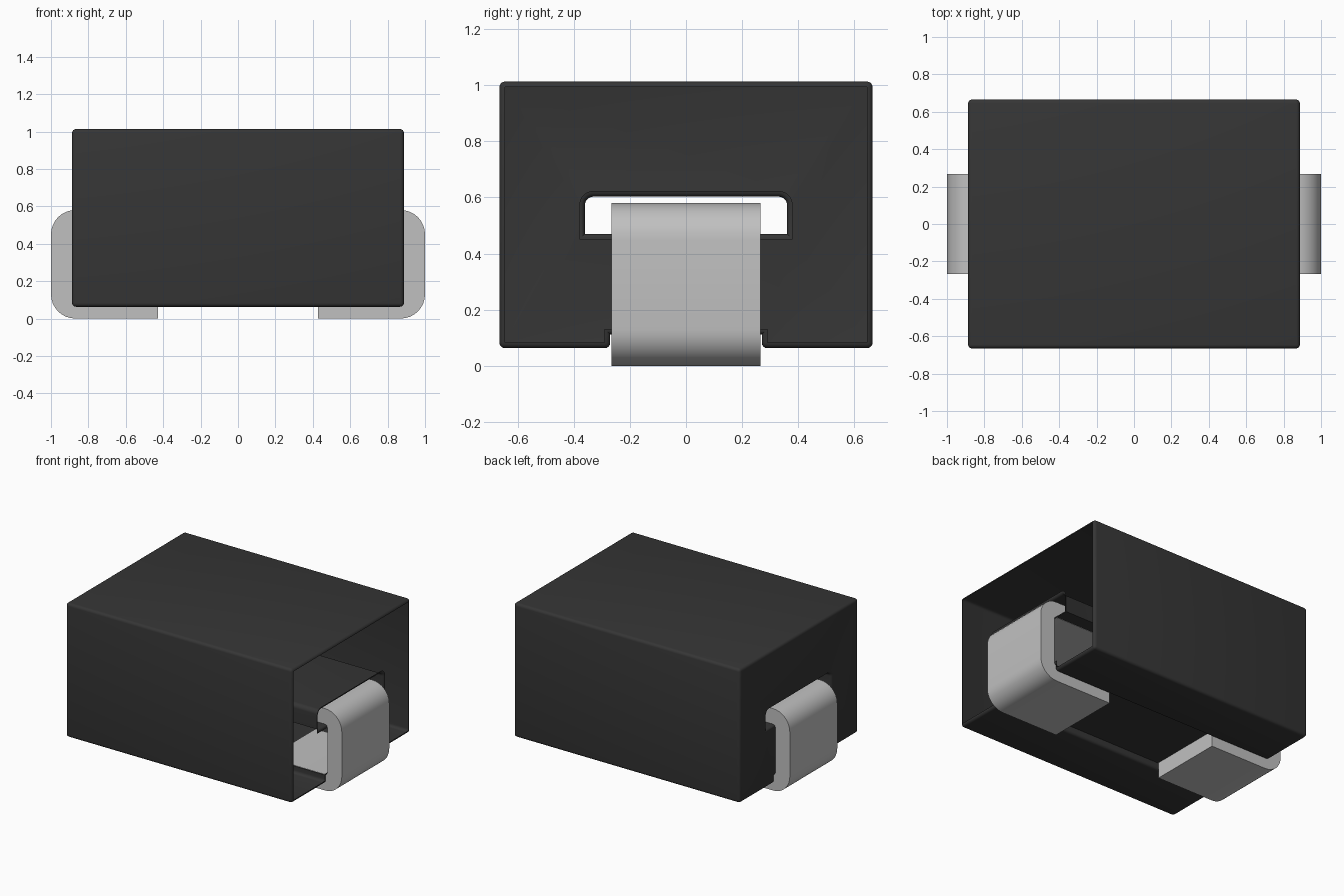
import bpy, bmesh, math
from mathutils import Vector

cube = bpy.data.objects.get("Cube")
if cube:
    bpy.data.objects.remove(cube, do_unlink=True)


def material(name, value):
    m = bpy.data.materials.new(name)
    m.use_nodes = True
    col = (value, value, value, 1)
    m.diffuse_color = col
    m.node_tree.nodes["Principled BSDF"].inputs["Base Color"].default_value = col
    return m


black = material("black_plastic", 0.036)
metal = material("tinned_metal", 0.53)


def rounded(points):
    """Outline from (u, v, radius) corners, with arcs where radius > 0."""
    out = []
    for i, (u, v, r) in enumerate(points):
        p = Vector((u, v))
        if r == 0:
            out.append(p)
            continue
        a = (Vector(points[i - 1][:2]) - p).normalized()
        b = (Vector(points[(i + 1) % len(points)][:2]) - p).normalized()
        centre = p + (a + b) * r
        for k in range(9):
            t = k / 8 * math.pi / 2
            out.append(centre - b * r * math.cos(t) - a * r * math.sin(t))
    return out


def prism(name, outline, to_3d, low, high, mat):
    """Extrude a flat outline between two depths."""
    bm = bmesh.new()
    rings = [[bm.verts.new(to_3d(p.x, p.y, d)) for p in outline] for d in (low, high)]
    bm.faces.new(rings[0])
    bm.faces.new(rings[1])
    n = len(outline)
    for i in range(n):
        j = (i + 1) % n
        bm.faces.new((rings[0][i], rings[0][j], rings[1][j], rings[1][i]))
    bmesh.ops.recalc_face_normals(bm, faces=bm.faces)
    mesh = bpy.data.meshes.new(name)
    bm.to_mesh(mesh)
    bm.free()
    mesh.materials.append(mat)
    obj = bpy.data.objects.new(name, mesh)
    bpy.context.collection.objects.link(obj)
    return obj


def activate(obj):
    bpy.ops.object.select_all(action='DESELECT')
    obj.select_set(True)
    bpy.context.view_layer.objects.active = obj


def along_x(u, v, d):
    return (d, u, v)


def box_outline(half, low, high, top_radius=0):
    return rounded([(-half, low, 0), (half, low, 0),
                    (half, high, top_radius), (-half, high, top_radius)])


# Body block with the lead tunnel and the underside slot cut through it
END, FILLET = 0.887, 0.02
body = prism("body", box_outline(0.665, 0.063, 1.013), along_x, -END, END, black)
cutters = [
    prism("tunnel_cutter", box_outline(0.36, 0.47, 0.603, 0.03), along_x, -2, 2, black),
    prism("slot_cutter", box_outline(0.27, -0.5, 0.112), along_x, -2, 2, black),
]
activate(body)
for c in cutters:
    mod = body.modifiers.new(c.name, 'BOOLEAN')
    mod.operation = 'DIFFERENCE'
    mod.solver = 'EXACT'
    mod.object = c
    bpy.ops.object.modifier_apply(modifier=mod.name)
for c in cutters:
    bpy.data.objects.remove(c, do_unlink=True)

# Round the outer edges and rims, then open the +x end of the shell
bm = bmesh.new()
bm.from_mesh(body.data)
bmesh.ops.remove_doubles(bm, verts=bm.verts, dist=0.0001)
sharp = [e for e in bm.edges if len(e.link_faces) == 2 and e.is_convex
         and e.calc_face_angle() > math.radians(60)]
bmesh.ops.bevel(bm, geom=sharp, offset=FILLET, segments=4, profile=0.5,
                affect='EDGES', clamp_overlap=True)
end = [f for f in bm.faces if f.normal.x > 0.99 and f.calc_center_median().x > END - 0.001]
bmesh.ops.delete(bm, geom=end, context='FACES')
bm.to_mesh(body.data)
bm.free()
activate(body)
bpy.ops.object.shade_smooth_by_angle(angle=math.radians(35))

# Folded metal leads: arm into the tunnel, outer drop, pad under the body
lead_outline = rounded([
    (0.427, 0, 0), (1, 0, 0.13), (1, 0.58, 0.13), (0.427, 0.58, 0),
    (0.427, 0.468, 0), (0.888, 0.468, 0.03), (0.888, 0.114, 0.03), (0.427, 0.114, 0)])
for name, side in (("left_lead", 1), ("right_lead", -1)):
    lead = prism(name, lead_outline, lambda u, v, d: (side * u, d, v), -0.266, 0.266, metal)
    activate(lead)
    bpy.ops.object.shade_smooth_by_angle(angle=math.radians(35))
